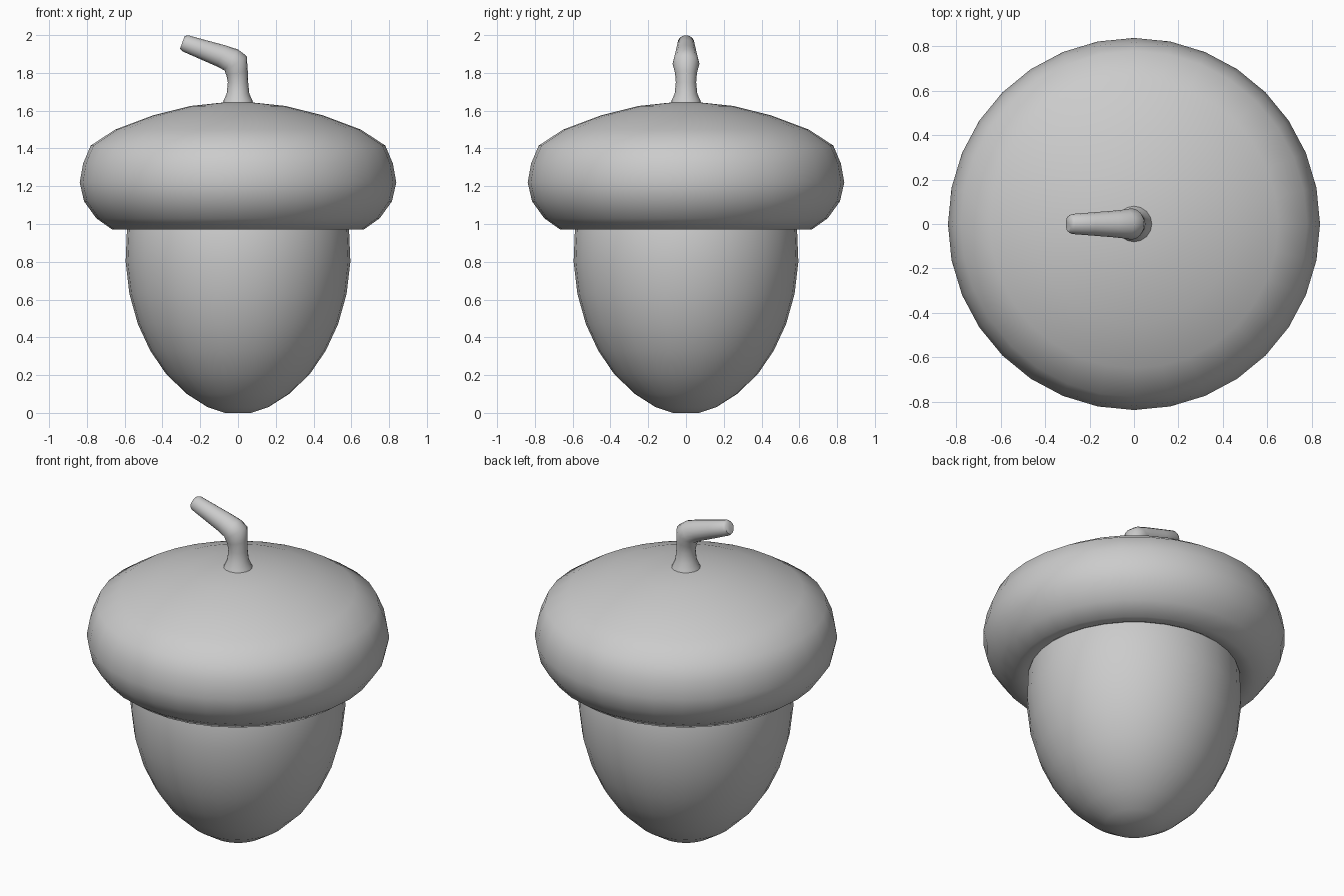
import bpy, bmesh
from math import sin, cos, pi, radians

default = bpy.data.objects.get("Cube")
if default:
    bpy.data.objects.remove(default, do_unlink=True)

grey = bpy.data.materials.new("plain grey")
grey.use_nodes = True
colour = (0.6, 0.6, 0.6, 1)
grey.diffuse_color = colour
grey.node_tree.nodes["Principled BSDF"].inputs["Base Color"].default_value = colour


def loft(name, rings, sides, angle, cap_start=True):
    """Skin a stack of circles given as (x, z, radius, tilt towards -x in degrees)."""
    bm = bmesh.new()
    loops = []
    for x, z, r, tilt in rings:
        t = radians(tilt)
        loops.append([bm.verts.new((x + r * cos(a) * cos(t), r * sin(a), z + r * cos(a) * sin(t)))
                      for a in (2 * pi * i / sides for i in range(sides))])
    for low, high in zip(loops, loops[1:]):
        for i in range(sides):
            j = (i + 1) % sides
            bm.faces.new((low[i], low[j], high[j], high[i]))
    if cap_start:
        bm.faces.new(loops[0][::-1])
    bm.faces.new(loops[-1])
    bmesh.ops.recalc_face_normals(bm, faces=bm.faces)
    mesh = bpy.data.meshes.new(name)
    bm.to_mesh(mesh)
    bm.free()
    mesh.materials.append(grey)
    obj = bpy.data.objects.new(name, mesh)
    bpy.context.collection.objects.link(obj)
    bpy.ops.object.select_all(action="DESELECT")
    obj.select_set(True)
    bpy.context.view_layer.objects.active = obj
    bpy.ops.object.shade_smooth_by_angle(angle=radians(angle))
    return obj


def turned(profile):
    return [(0, z, r, 0) for r, z in profile]


# Nut body, pointed gently at the bottom
loft("nut", turned([(0.07, 0), (0.16, 0.03), (0.27, 0.1), (0.38, 0.205), (0.465, 0.33),
                    (0.53, 0.47), (0.575, 0.63), (0.595, 0.8), (0.588, 0.97), (0.56, 1.06)]), 32, 60)

# Domed cap whose underside tucks in around the nut
loft("cap", turned([(0.55, 1.0), (0.6, 0.975), (0.665, 0.97), (0.75, 1.03), (0.815, 1.12),
                    (0.838, 1.22), (0.82, 1.32), (0.78, 1.415), (0.65, 1.5), (0.45, 1.575),
                    (0.25, 1.625), (0.08, 1.643)]), 32, 60)

# Bent stem with a flared foot and a rounded tip
loft("stem", [(0, 1.63, 0.085, 0), (0, 1.655, 0.076, 0), (0, 1.69, 0.06, 0), (0, 1.75, 0.054, 0),
              (-0.005, 1.8, 0.058, 12), (-0.012, 1.848, 0.071, 35), (-0.035, 1.868, 0.066, 58),
              (-0.09, 1.89, 0.06, 70), (-0.19, 1.925, 0.052, 70), (-0.28, 1.957, 0.045, 70),
              (-0.295, 1.961, 0.036, 70)], 16, 60)
